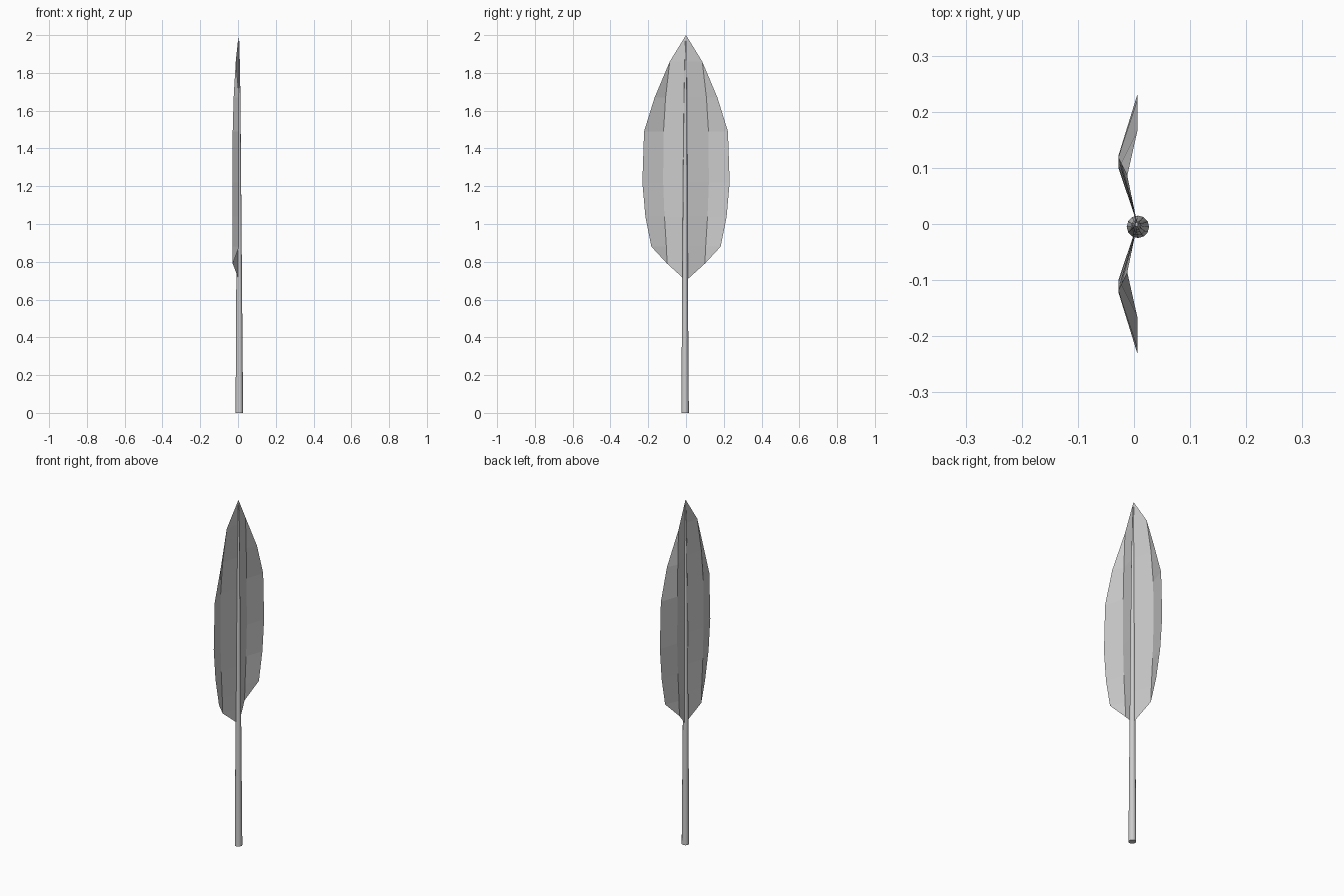
import bpy
import bmesh
from math import cos, sin, tau, radians
from mathutils import Vector

cube = bpy.data.objects.get("Cube")
if cube:
    bpy.data.objects.remove(cube, do_unlink=True)

GREY = (0.6, 0.6, 0.6, 1)
grey = bpy.data.materials.new("plain grey")
grey.use_nodes = True
grey.diffuse_color = GREY
grey.node_tree.nodes["Principled BSDF"].inputs["Base Color"].default_value = GREY


def add_object(name, bm):
    bmesh.ops.recalc_face_normals(bm, faces=bm.faces)
    mesh = bpy.data.meshes.new(name)
    bm.to_mesh(mesh)
    bm.free()
    mesh.materials.append(grey)
    obj = bpy.data.objects.new(name, mesh)
    bpy.context.collection.objects.link(obj)
    return obj


# Leaf blade: a folded sheet, each half creased once between midrib and edge
RIB_X = 0.006
# height, fold half-width, fold depth, edge half-width
ROWS = [
    (0.79, 0.100, -0.028, None),
    (0.88, 0.104, -0.028, 0.183),
    (1.04, 0.114, -0.028, 0.215),
    (1.22, 0.121, -0.028, 0.231),
    (1.49, 0.119, -0.028, 0.222),
    (1.67, 0.108, -0.023, 0.166),
    (1.86, 0.086, -0.012, None),
]
bm = bmesh.new()
bottom = bm.verts.new((RIB_X, 0, 0.70))
tip = bm.verts.new((RIB_X - 0.003, 0, 2.0))
ribs = [bm.verts.new((RIB_X, 0, row[0])) for row in ROWS]
for side in (1, -1):
    folds = [bm.verts.new((x, side * y, z)) for z, y, x, _ in ROWS]
    # The fold runs out to the rim at both ends
    edges = [bm.verts.new((RIB_X, side * e, z)) if e else folds[i]
             for i, (z, _, _, e) in enumerate(ROWS)]
    bm.faces.new((bottom, folds[0], ribs[0]))
    bm.faces.new((tip, ribs[-1], folds[-1]))
    for i in range(len(ROWS) - 1):
        for a, b in ((ribs, folds), (folds, edges)):
            corners = dict.fromkeys((a[i], b[i], b[i + 1], a[i + 1]))
            bm.faces.new(list(corners))
add_object("leaf_blade", bm)

# Stem: a tapering round stalk that carries on as the midrib
SIDES = 12
STATIONS = [  # centre and radius
    (Vector((0.007, -0.005, 0)), 0.0200),
    (Vector((0.006, -0.005, 0.7)), 0.0150),
    (Vector((0.005, -0.004, 1.3)), 0.0110),
    (Vector((0.005, -0.003, 1.67)), 0.0080),
    (Vector((0.004, -0.001, 1.97)), 0.0035),
]
bm = bmesh.new()
rings = []
for centre, radius in STATIONS:
    rings.append([bm.verts.new(centre + radius * Vector(
        (cos(tau * k / SIDES), sin(tau * k / SIDES), 0))) for k in range(SIDES)])
for low, high in zip(rings, rings[1:]):
    for k in range(SIDES):
        n = (k + 1) % SIDES
        bm.faces.new((low[k], low[n], high[n], high[k]))
bm.faces.new(rings[0])
bm.faces.new(rings[-1])
stem = add_object("stem", bm)
bpy.ops.object.select_all(action='DESELECT')
stem.select_set(True)
bpy.context.view_layer.objects.active = stem
bpy.ops.object.shade_smooth_by_angle(angle=radians(40))
